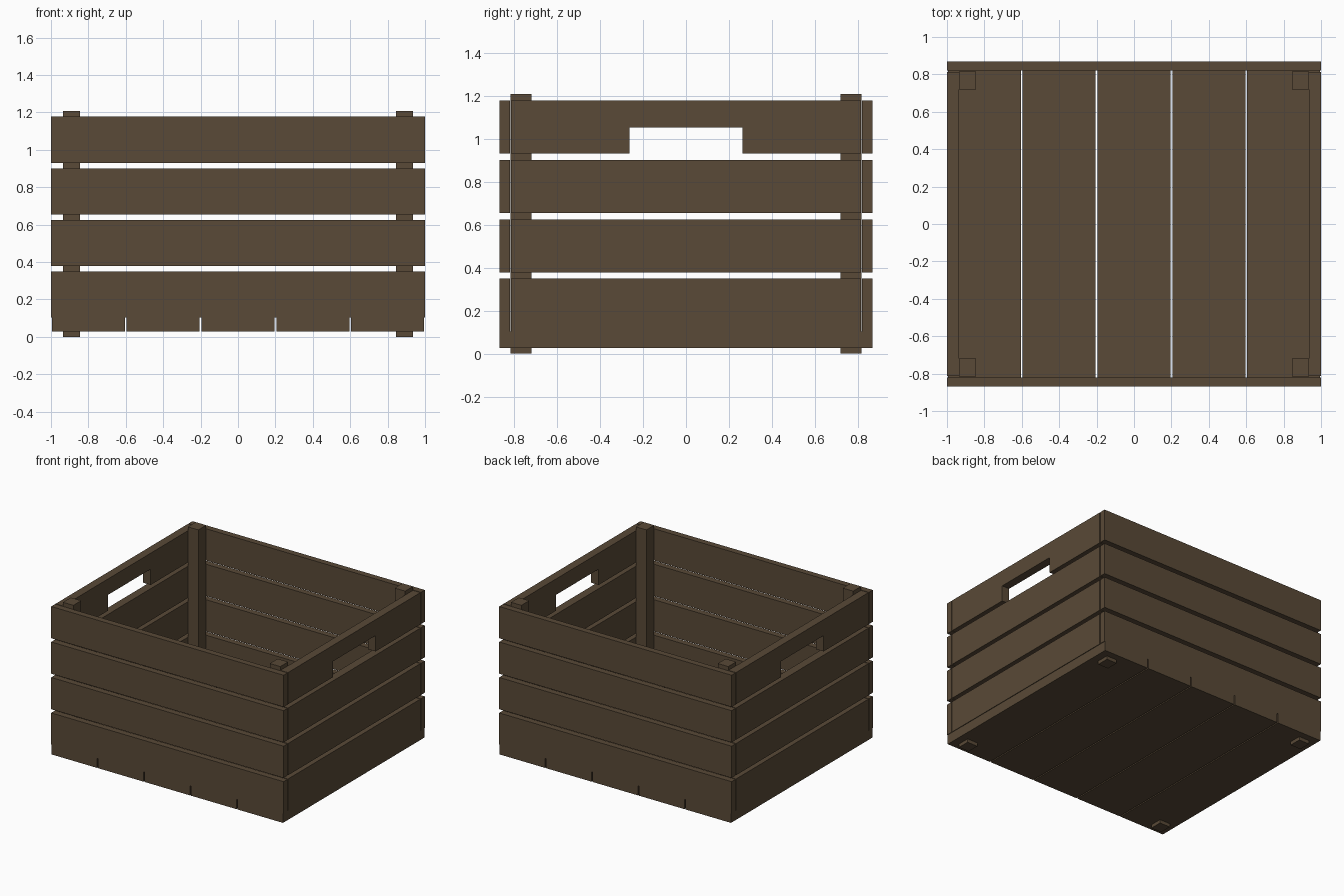
import bpy
import bmesh

if "Cube" in bpy.data.objects:
    bpy.data.objects.remove(bpy.data.objects["Cube"], do_unlink=True)

wood = bpy.data.materials.new("dark_brown_wood")
wood.use_nodes = True
COLOUR = (0.10, 0.067, 0.038, 1)
wood.diffuse_color = COLOUR
wood.node_tree.nodes["Principled BSDF"].inputs["Base Color"].default_value = COLOUR


def add_object(name, bm):
    bmesh.ops.recalc_face_normals(bm, faces=bm.faces)
    mesh = bpy.data.meshes.new(name)
    bm.to_mesh(mesh)
    bm.free()
    mesh.materials.append(wood)
    obj = bpy.data.objects.new(name, mesh)
    bpy.context.collection.objects.link(obj)


def box(name, x0, x1, y0, y1, z0, z1):
    bm = bmesh.new()
    bmesh.ops.create_cube(bm, size=1)
    for v in bm.verts:
        v.co = (x1 if v.co.x > 0 else x0,
                y1 if v.co.y > 0 else y0,
                z1 if v.co.z > 0 else z0)
    add_object(name, bm)


def handle_plank(name, x0, x1, half, z0, z1):
    """Plank with a hand slot cut into its lower edge."""
    slot, top = 0.262, 1.053
    outline = [(-half, z0), (-slot, z0), (-slot, top), (slot, top),
               (slot, z0), (half, z0), (half, z1), (-half, z1)]
    bm = bmesh.new()
    face = bm.faces.new([bm.verts.new((x0, y, z)) for y, z in outline])
    extruded = bmesh.ops.extrude_face_region(bm, geom=[face])["geom"]
    moved = [g for g in extruded if isinstance(g, bmesh.types.BMVert)]
    bmesh.ops.translate(bm, verts=moved, vec=(x1 - x0, 0, 0))
    add_object(name, bm)


OUTER_Y, INNER_Y = 0.868, 0.82
FLOOR_Z, FLOOR_TOP = 0.027, 0.102
PLANK_H, PITCH, ROWS = 0.247, 0.276, 4

# Floor boards
for i in range(5):
    x = (i - 2) * 0.4
    box(f"floor_board_{i + 1}", x - 0.195, x + 0.195, -OUTER_Y, OUTER_Y, FLOOR_Z, FLOOR_TOP)

# Wall planks, row by row
for row in range(ROWS):
    z0 = FLOOR_TOP + row * PITCH
    z1 = z0 + PLANK_H
    n = row + 1
    box(f"front_plank_{n}", -1, 1, -OUTER_Y, -INNER_Y, z0, z1)
    box(f"back_plank_{n}", -1, 1, INNER_Y, OUTER_Y, z0, z1)
    for side, x0, x1 in (("right", -1, -0.935), ("left", 0.935, 1)):
        if n == ROWS:
            handle_plank(f"{side}_handle_plank", x0, x1, 0.814, z0, z1)
        else:
            box(f"{side}_plank_{n}", x0, x1, -0.814, 0.814, z0, z1)

# Corner posts, standing proud at the top and bottom
for side, sx in (("right", -1), ("left", 1)):
    for end, sy in (("front", -1), ("back", 1)):
        xs = sorted((sx * 0.845, sx * 0.935))
        ys = sorted((sy * 0.72, sy * 0.816))
        box(f"{end}_{side}_post", *xs, *ys, 0, 1.207)
